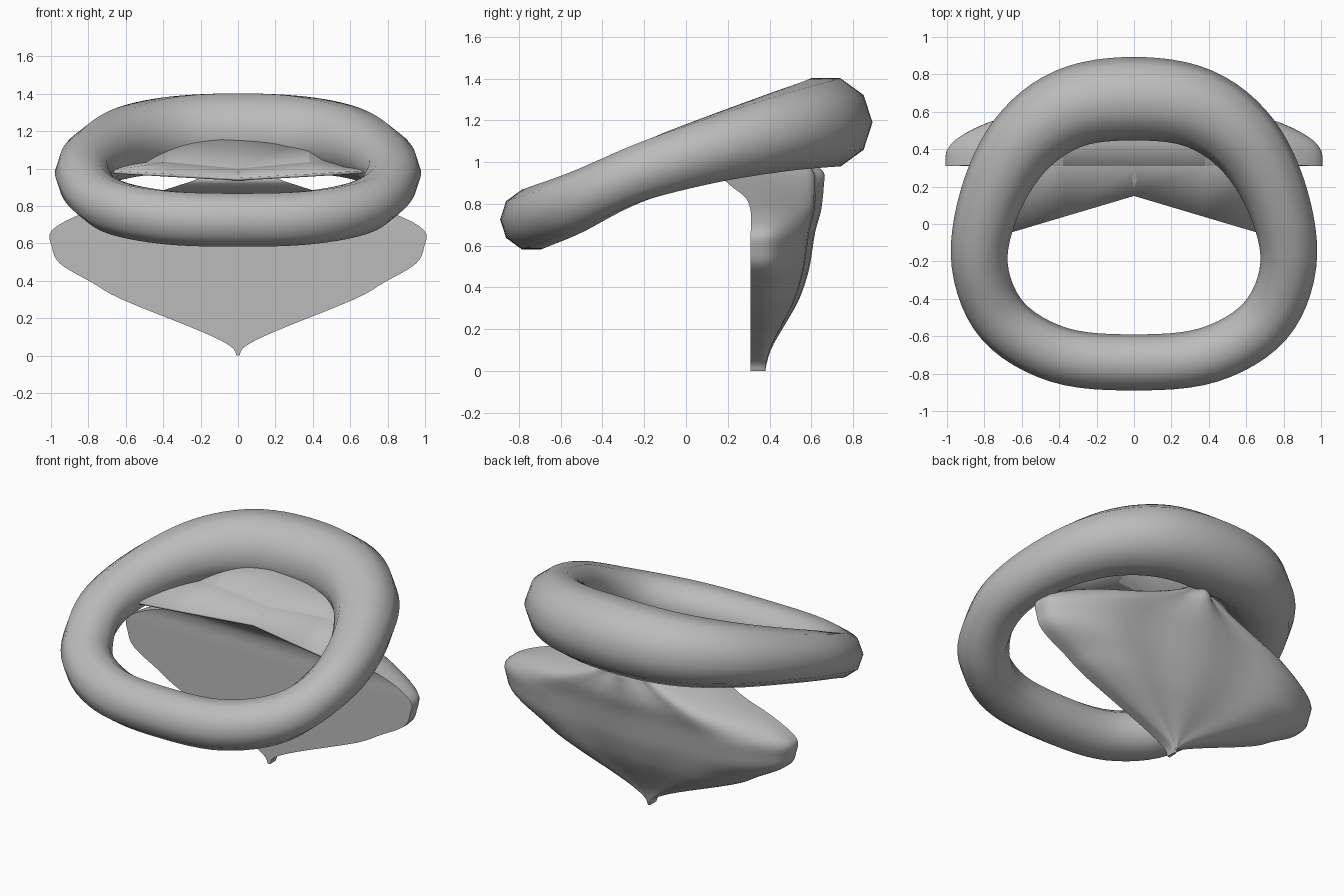
import bpy
import bmesh
from math import cos, sin, pi, tau, radians
from mathutils import Vector

cube = bpy.data.objects.get("Cube")
if cube:
    bpy.data.objects.remove(cube)

# One plain grey for everything
grey = bpy.data.materials.new("plain_grey")
grey.use_nodes = True
colour = (0.5, 0.5, 0.5, 1)
grey.diffuse_color = colour
grey.node_tree.nodes["Principled BSDF"].inputs["Base Color"].default_value = colour


def spline(points, steps, closed=False):
    """Smooth path through the points, any dimension."""
    pts = [Vector(p) for p in points]
    n = len(pts)

    def at(i):
        return pts[i % n] if closed else pts[max(0, min(n - 1, i))]
    out = []
    for i in range(n if closed else n - 1):
        a, b, c, d = (at(i + k) for k in (-1, 0, 1, 2))
        for s in range(steps):
            t = s / steps
            out.append(b + (c - a) * (t / 2)
                       + (a * 2 - b * 5 + c * 4 - d) * (t * t / 2)
                       + (b * 3 - a - c * 3 + d) * (t ** 3 / 2))
    if not closed:
        out.append(pts[-1])
    return out


def loft(name, rows, around=True, along=False, caps=False, angle=50):
    """Skin a list of equal rows of points."""
    bm = bmesh.new()
    grid = [[bm.verts.new(p) for p in row] for row in rows]
    n, m = len(grid), len(grid[0])
    for i in range(n if along else n - 1):
        for j in range(m if around else m - 1):
            bm.faces.new((grid[i][j], grid[i][(j + 1) % m],
                          grid[(i + 1) % n][(j + 1) % m], grid[(i + 1) % n][j]))
    if caps:
        bm.faces.new(grid[0])
        bm.faces.new(grid[-1])
    bmesh.ops.recalc_face_normals(bm, faces=bm.faces)
    mesh = bpy.data.meshes.new(name)
    bm.to_mesh(mesh)
    bm.free()
    mesh.materials.append(grey)
    obj = bpy.data.objects.new(name, mesh)
    bpy.context.collection.objects.link(obj)
    bpy.ops.object.select_all(action="DESELECT")
    obj.select_set(True)
    bpy.context.view_layer.objects.active = obj
    bpy.ops.object.shade_smooth_by_angle(angle=radians(angle))
    return obj


# Tilted ring: x, y, z and tube radius, thicker at the back
half = [(0, -0.74, 0.725, 0.15), (0.4, -0.70, 0.74, 0.15), (0.7, -0.52, 0.81, 0.15),
        (0.825, -0.22, 0.95, 0.15), (0.77, 0.12, 1.06, 0.168),
        (0.6, 0.43, 1.14, 0.195), (0.34, 0.62, 1.18, 0.215), (0, 0.67, 1.19, 0.223)]
loop = half + [(-x, y, z, r) for x, y, z, r in half[-2:0:-1]]
path = spline(loop, 6, closed=True)
ring_rows = []
for i, p in enumerate(path):
    tangent = path[(i + 1) % len(path)] - path[i - 1]
    out = Vector((tangent[1], -tangent[0], 0)).normalized()
    ring_rows.append([p.xyz + out * (p.w * cos(k * tau / 10))
                      + Vector((0, 0, p.w * sin(k * tau / 10))) for k in range(10)])
loft("ring", ring_rows, along=True)

# Shield body: height, half width, front y and back y
levels = [(0, 0.008, 0.31, 0.38), (0.05, 0.04, 0.31, 0.39), (0.13, 0.2, 0.31, 0.42),
          (0.3, 0.62, 0.31, 0.52), (0.39, 0.78, 0.31, 0.56), (0.49, 0.95, 0.31, 0.59),
          (0.58, 0.995, 0.31, 0.605), (0.67, 0.995, 0.31, 0.62), (0.76, 0.83, 0.31, 0.645),
          (0.83, 0.58, 0.285, 0.655), (0.89, 0.38, 0.21, 0.66), (0.95, 0.2, 0.17, 0.66),
          (1.0, 0.1, 0.31, 0.6)]
shield_rows = []
for z, w, front, back in spline([(z, w, f, b) for z, w, f, b in levels], 4):
    rim = front + min(0.05, (back - front) * 0.6)
    us = [-cos(pi * k / 28) for k in range(29)]
    row = [(w * u, front, z) for u in us]
    for u in reversed(us):
        dome = max(0, 1 - abs(u) ** 3) ** 0.5
        ripple = 0.95 + 0.05 * cos(3 * pi * u)
        row.append((w * u, rim + (back - rim) * dome * ripple, z))
    shield_rows.append(row)
loft("shield", shield_rows, caps=True)

# Thin notched shelf spanning the back of the ring, mirrored left to right
shelf_half = [[(0, 0.15, 0.95), (0.36, 0.043, 0.97), (0.69, -0.055, 0.99)],
              [(0, 0.31, 1.0), (0.38, 0.31, 1.035), (0.69, 0.31, 1.03)],
              [(0, 0.5, 1.19), (0.38, 0.5, 1.17), (0.62, 0.42, 1.06)]]
shelf_rows = [[(-x, y, z) for x, y, z in row[:0:-1]] + row for row in shelf_half]
shelf = loft("shelf", shelf_rows, around=False, angle=15)
solid = shelf.modifiers.new("thickness", "SOLIDIFY")
solid.thickness = 0.015
solid.offset = -1 if shelf.data.polygons[0].normal.z > 0 else 1
